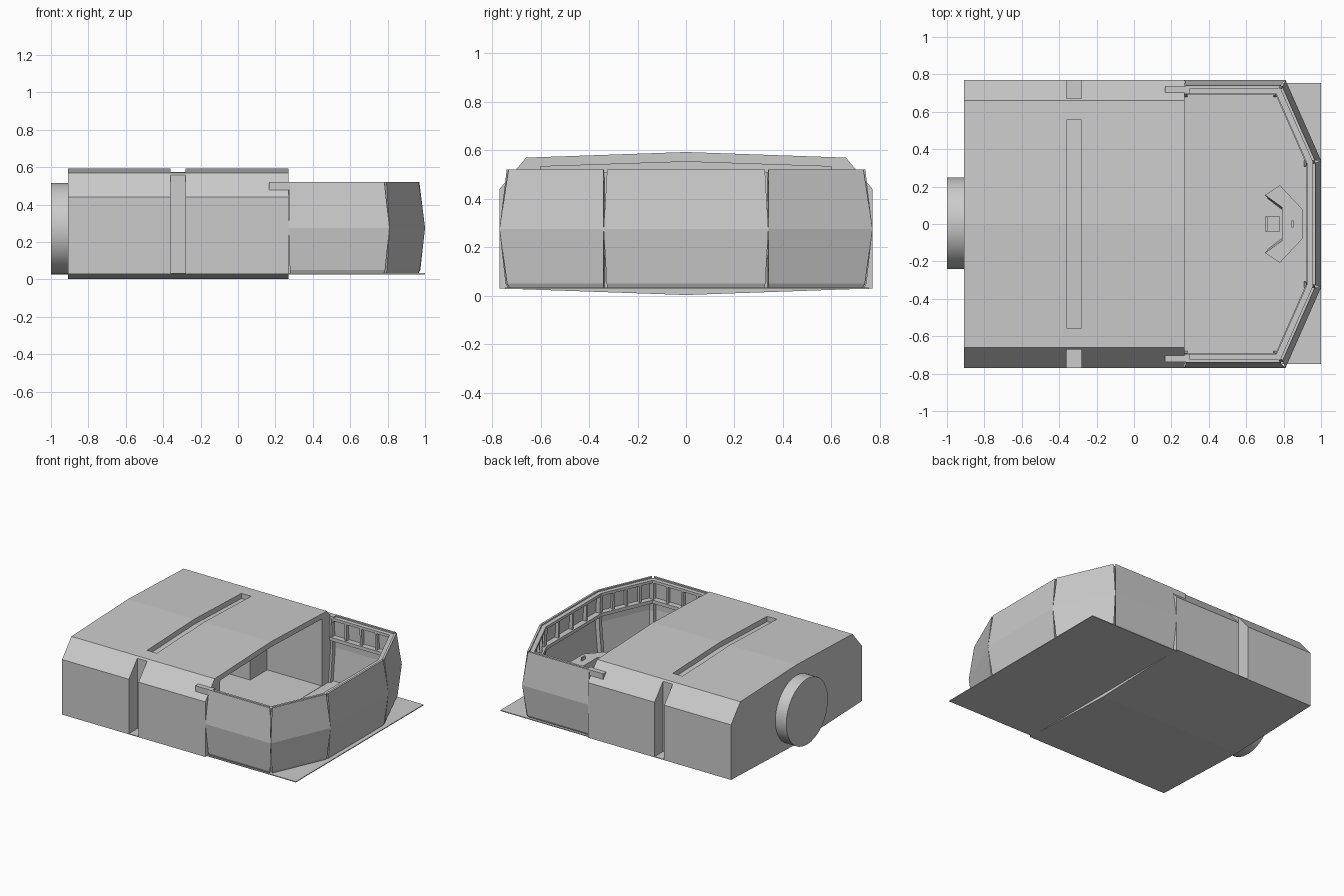
import bpy, bmesh, math
from mathutils import Vector

if "Cube" in bpy.data.objects:
    bpy.data.objects.remove(bpy.data.objects["Cube"])

grey = bpy.data.materials.new("hull grey")
grey.use_nodes = True
grey.diffuse_color = (0.6, 0.6, 0.6, 1)
grey.node_tree.nodes["Principled BSDF"].inputs["Base Color"].default_value = (0.6, 0.6, 0.6, 1)


def finish(name, bm):
    bmesh.ops.recalc_face_normals(bm, faces=bm.faces)
    mesh = bpy.data.meshes.new(name)
    bm.to_mesh(mesh)
    bm.free()
    mesh.materials.append(grey)
    ob = bpy.data.objects.new(name, mesh)
    bpy.context.collection.objects.link(ob)
    return ob


def loft(name, rings):
    """Closed solid through rings of equal length, capped at both ends."""
    bm = bmesh.new()
    loops = [[bm.verts.new(p) for p in ring] for ring in rings]
    for a, b in zip(loops, loops[1:]):
        for i in range(len(a)):
            j = (i + 1) % len(a)
            bm.faces.new((a[i], a[j], b[j], b[i]))
    bm.faces.new(loops[0])
    bm.faces.new(loops[-1])
    return finish(name, bm)


def prism_x(name, pts, x0, x1):
    return loft(name, [[(x, y, z) for y, z in pts] for x in (x0, x1)])


def prism_z(name, pts, z0, z1):
    return loft(name, [[(x, y, z) for x, y in pts] for z in (z0, z1)])


def box(name, x0, x1, y0, y1, z0, z1):
    return prism_z(name, [(x0, y0), (x1, y0), (x1, y1), (x0, y1)], z0, z1)


def cut(target, cutter):
    cutter.hide_render = True
    mod = target.modifiers.new("cut", "BOOLEAN")
    mod.operation, mod.solver, mod.object = "DIFFERENCE", "EXACT", cutter
    bpy.context.view_layer.objects.active = target
    bpy.ops.object.modifier_apply(modifier=mod.name)
    bpy.data.objects.remove(cutter)


def mirrored(half):
    return half + [(-y, z) for y, z in reversed(half) if y != 0]


# Main hull with hollow cabin, rear corridor and a slot around it
BACK, FRONT = -0.91, 0.27
hull = prism_x("main_hull", mirrored([(0.77, 0.03), (0.77, 0.44), (0.66, 0.57)])[:3]
               + [(0, 0.593), (-0.66, 0.57), (-0.77, 0.44), (-0.77, 0.03), (0, 0.003)], BACK, FRONT)
cut(hull, prism_x("cabin_cutter", [(0.6, 0.035), (0.6, 0.533), (0, 0.553), (-0.6, 0.533),
                                   (-0.6, 0.035)], -0.18, 0.4))
cut(hull, box("corridor_cutter", -0.8, -0.1, -0.4, 0.4, 0.035, 0.5))
cut(hull, prism_x("roof_slot_cutter", [(0.555, 0.535), (0.555, 0.7), (-0.555, 0.7),
                                       (-0.555, 0.535), (0, 0.555)], -0.36, -0.28))
for side in (-1, 1):
    ys = sorted((side * 0.67, side * 0.9))
    cut(hull, box("side_slot_cutter", -0.36, -0.28, *ys, 0.035, 0.7))

# Rear thruster disc
bm = bmesh.new()
bmesh.ops.create_cone(bm, cap_ends=True, segments=32, radius1=0.245, radius2=0.245, depth=0.09)
thruster = finish("thruster_disc", bm)
thruster.rotation_euler = (0, math.pi / 2, 0)
thruster.location = (-0.955, 0.004, 0.27)
for p in thruster.data.polygons:
    p.use_smooth = len(p.vertices) == 4
thruster.data.set_sharp_from_angle(angle=math.radians(30))

# Deck sheet under the bridge
box("deck_sheet", FRONT - 0.02, 1.0, -0.748, 0.755, 0.027, 0.033)

# Bridge wall panels, bulging outwards at mid height
PATH = [Vector(p) for p in [(0.27, -0.77), (0.81, -0.77), (1.0, -0.34),
                            (1.0, 0.34), (0.81, 0.77), (0.27, 0.77)]]


def inset(d):
    """The wall path moved inwards by d, with mitred corners."""
    out = []
    for i, p in enumerate(PATH):
        normals = []
        for a, b in zip(PATH[max(i - 1, 0):i + 1], PATH[i:i + 2]):
            if a != b:
                e = (b - a).normalized()
                normals.append(Vector((-e.y, e.x)))
        if i == 0:
            normals = [Vector((0, 1))]
        if i == len(PATH) - 1:
            normals = [Vector((0, -1))]
        m = sum(normals, Vector((0, 0))).normalized()
        out.append(p + m * d / m.dot(normals[0]))
    return out


def wall_strip(name, section, gap=0.0):
    """Sweep a (inset, height) section along each side of the bridge."""
    rings = [inset(d) for d, z in section]
    for i in range(5):
        ends = []
        for end, other in ((i, i + 1), (i + 1, i)):
            ring = []
            for r, (d, z) in zip(rings, section):
                p = r[end] + (r[other] - r[end]).normalized() * gap * (abs(z - 0.275) / 0.245)
                ring.append((p.x, p.y, z))
            ends.append(ring)
        loft(f"{name}_{i + 1}", ends)


wall_strip("wall_panel", [(0.035, 0.03), (0.025, 0.05), (0, 0.275), (0.03, 0.52),
                          (0.045, 0.52), (0.035, 0.275), (0.055, 0.03)], gap=0.008)
wall_strip("window_top_rail", [(0.042, 0.49), (0.042, 0.51), (0.075, 0.51), (0.075, 0.49)])
wall_strip("window_sill", [(0.033, 0.34), (0.035, 0.365), (0.08, 0.365), (0.08, 0.34)])

# Window mullions and full-height corner posts
low, high = inset(0.055), inset(0.06)
for i in range(5):
    count = 4
    for k in range(1, count):
        a = low[i].lerp(low[i + 1], k / count)
        b = high[i].lerp(high[i + 1], k / count)
        along = (low[i + 1] - low[i]).normalized() * 0.008
        across = Vector((-along.y, along.x)) * 1.6
        rings = []
        for c, z in ((a, 0.36), (b, 0.495)):
            rings.append([(*(c + along * s + across * t), z)
                          for s, t in ((-1, -1), (1, -1), (1, 1), (-1, 1))])
        loft(f"window_mullion_{i + 1}_{k}", rings)

levels = [(0.075, 0.033), (0.05, 0.275), (0.062, 0.5)]
for i in range(6):
    rings = []
    for d, z in levels:
        c = inset(d)[i]
        rings.append([(c.x + sx * 0.016, c.y + sy * 0.016, z)
                      for sx, sy in ((-1, -1), (1, -1), (1, 1), (-1, 1))])
    loft(f"corner_post_{i + 1}", rings)

# Rails that run from the bridge walls back over the hull shoulders
for side, label in ((-1, "right"), (1, "left")):
    ys = sorted((side * 0.695, side * 0.738))
    box(f"shoulder_rail_{label}", 0.165, 0.3, *ys, 0.478, 0.52)

# Crescent console with seat
half = [(0.79, 0.09), (0.70, 0.155), (0.78, 0.207), (0.90, 0.08)]
outline = half + [(x, -y) for x, y in reversed(half)]
base = [(0.8 + (x - 0.8) * 0.8, y * 0.85) for x, y in outline]
loft("console", [[(x, y, z) for x, y in ring] for ring, z in ((base, 0.033), (outline, 0.14), (outline, 0.16))])
box("console_screen", 0.842, 0.852, -0.02, 0.02, 0.15, 0.185)
box("seat_base", 0.725, 0.755, -0.015, 0.015, 0.033, 0.09)
box("seat_cushion", 0.70, 0.78, -0.04, 0.04, 0.09, 0.11)
box("seat_back", 0.70, 0.715, -0.04, 0.04, 0.11, 0.2)
